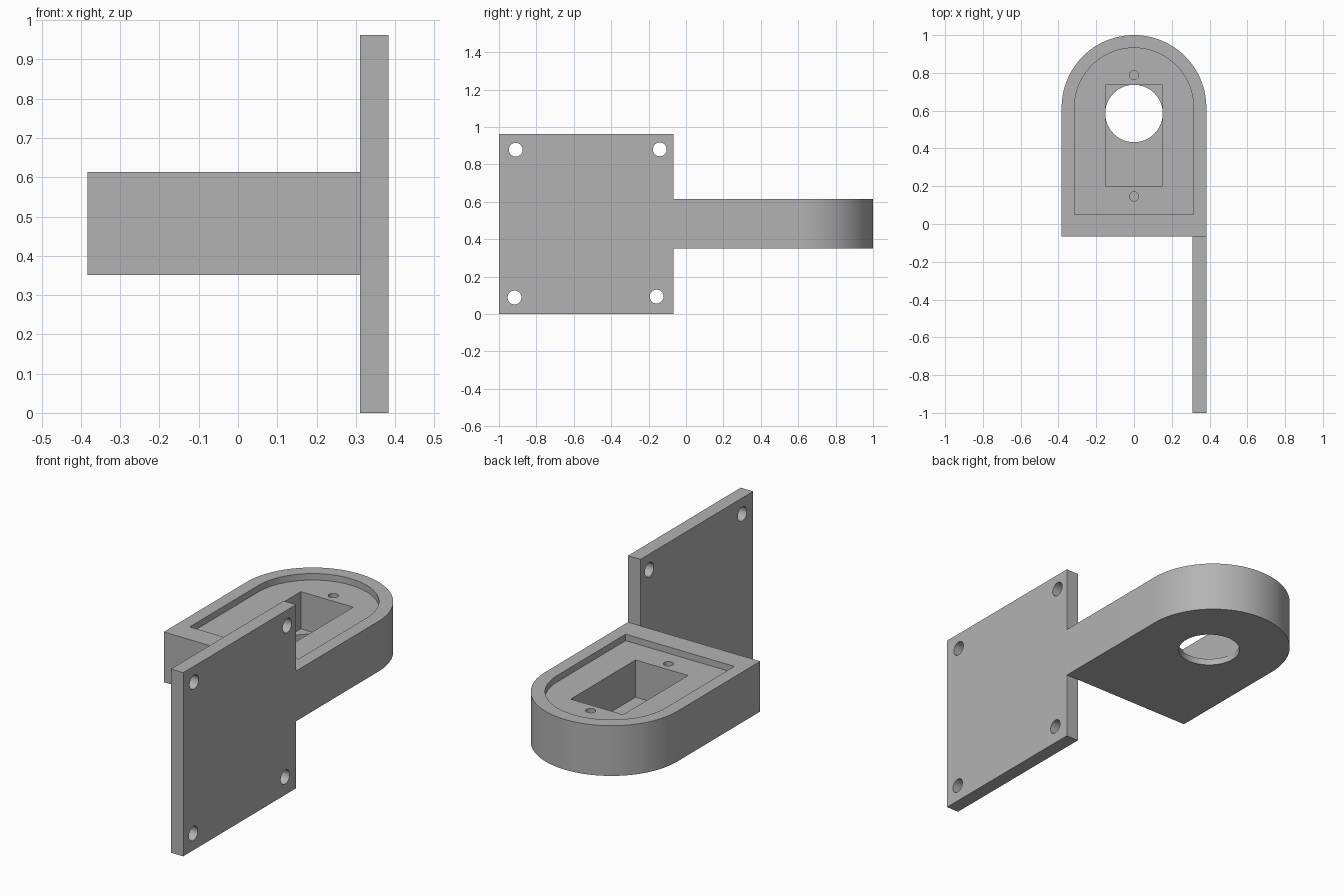
import bpy, bmesh, math
from mathutils import Vector

cube = bpy.data.objects.get("Cube")
if cube:
    bpy.data.objects.remove(cube, do_unlink=True)

grey = bpy.data.materials.new("matte grey")
grey.use_nodes = True
grey.diffuse_color = (0.45, 0.45, 0.45, 1)
grey.node_tree.nodes["Principled BSDF"].inputs["Base Color"].default_value = (0.45, 0.45, 0.45, 1)


def prism(name, outline, offset):
    """Extrude a closed planar outline along an offset vector."""
    mesh = bpy.data.meshes.new(name)
    bm = bmesh.new()
    face = bm.faces.new([bm.verts.new(p) for p in outline])
    new = bmesh.ops.extrude_face_region(bm, geom=[face])["geom"]
    verts = [g for g in new if isinstance(g, bmesh.types.BMVert)]
    bmesh.ops.translate(bm, verts=verts, vec=Vector(offset))
    bmesh.ops.recalc_face_normals(bm, faces=bm.faces)
    bm.to_mesh(mesh)
    bm.free()
    mesh.materials.append(grey)
    obj = bpy.data.objects.new(name, mesh)
    bpy.context.collection.objects.link(obj)
    return obj


def arch(name, r, y0, yc, z0, z1, steps=64):
    """Straight-sided slab with a half-round back end."""
    pts = [(-r, y0, z0), (r, y0, z0)]
    for i in range(steps + 1):
        a = math.pi * i / steps
        pts.append((r * math.cos(a), yc + r * math.sin(a), z0))
    return prism(name, pts, (0, 0, z1 - z0))


def box(name, x0, x1, y0, y1, z0, z1):
    pts = [(x0, y0, z0), (x1, y0, z0), (x1, y1, z0), (x0, y1, z0)]
    return prism(name, pts, (0, 0, z1 - z0))


def rod(name, centre, r, length, axis, steps=48):
    """Cylinder starting at centre and running along z or x."""
    pts = []
    for i in range(steps):
        a = 2 * math.pi * i / steps
        u, v = r * math.cos(a), r * math.sin(a)
        pts.append(Vector(centre) + Vector((u, v, 0) if axis == "z" else (0, u, v)))
    return prism(name, pts, (0, 0, length) if axis == "z" else (length, 0, 0))


def combine(target, tool, operation):
    mod = target.modifiers.new(tool.name, 'BOOLEAN')
    mod.operation, mod.solver, mod.object = operation, 'EXACT', tool
    bpy.context.view_layer.objects.active = target
    bpy.ops.object.modifier_apply(modifier=mod.name)
    bpy.data.objects.remove(tool, do_unlink=True)


HALF, EDGE = 0.383, -0.067
BOTTOM, TOP, LEDGE, FLOOR = 0.351, 0.614, 0.58, 0.385

# Rounded housing joined to the upright mounting plate
bracket = arch("bracket", HALF, EDGE, 1 - HALF, BOTTOM, TOP)
combine(bracket, box("mounting_plate", 0.311, HALF, -1, EDGE, 0, 0.962), 'UNION')

# Shallow lid recess, rectangular pocket and round through hole
combine(bracket, arch("lid_recess", 0.315, 0.05, 0.617, LEDGE, 0.7), 'DIFFERENCE')
combine(bracket, box("pocket", -0.152, 0.152, 0.2, 0.737, FLOOR, 0.7), 'DIFFERENCE')
combine(bracket, rod("floor_hole", (0, 0.585, 0.3), 0.152, 0.2, "z"), 'DIFFERENCE')

# Blind screw holes either side of the pocket
for y in (0.146, 0.789):
    combine(bracket, rod("screw_hole", (0, y, 0.43), 0.024, 0.2, "z", 32), 'DIFFERENCE')

# Mounting holes at the plate corners
for y, z in ((-0.91, 0.878), (-0.14, 0.88), (-0.917, 0.088), (-0.157, 0.093)):
    combine(bracket, rod("plate_hole", (0.25, y, z), 0.037, 0.2, "x", 32), 'DIFFERENCE')

bpy.ops.object.select_all(action='DESELECT')
bracket.select_set(True)
bpy.context.view_layer.objects.active = bracket
bpy.ops.object.shade_smooth_by_angle(angle=math.radians(30))
